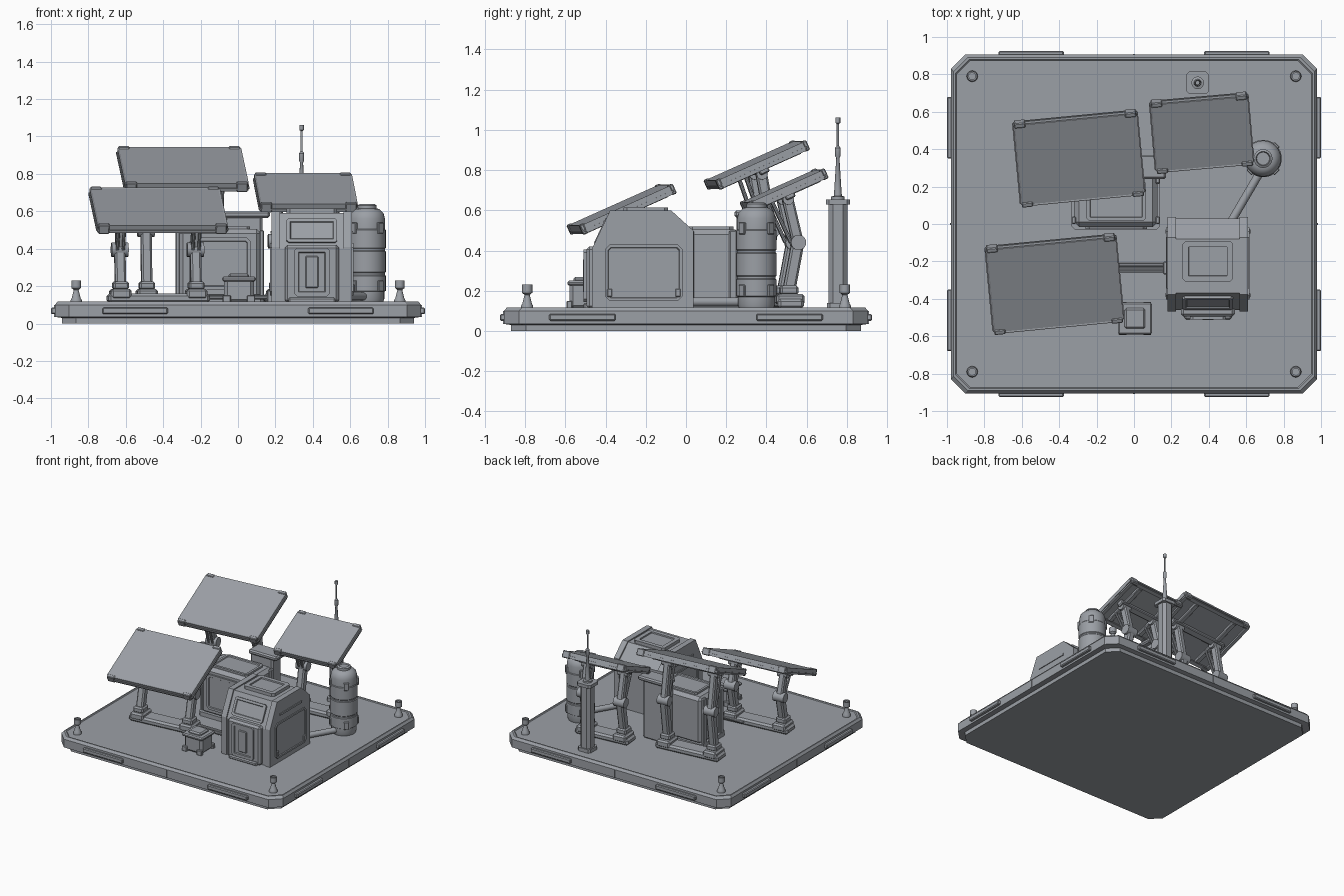
import bpy, bmesh
from math import radians, pi, cos, sin
from mathutils import Matrix, Vector

cube = bpy.data.objects.get("Cube")
if cube:
    bpy.data.objects.remove(cube, do_unlink=True)

grey = bpy.data.materials.new("steel grey")
grey.use_nodes = True
grey.diffuse_color = (0.33, 0.35, 0.38, 1)
grey.node_tree.nodes["Principled BSDF"].inputs["Base Color"].default_value = grey.diffuse_color
T, R = Matrix.Translation, Matrix.Rotation
I = Matrix()


def finish(name, bm, m=I, smooth=False):
    bm.transform(m)
    bmesh.ops.recalc_face_normals(bm, faces=bm.faces)
    me = bpy.data.meshes.new(name)
    bm.to_mesh(me)
    bm.free()
    me.materials.append(grey)
    if smooth:
        me.shade_smooth()
        me.set_sharp_from_angle(angle=radians(35))
    ob = bpy.data.objects.new(name, me)
    bpy.context.collection.objects.link(ob)
    return ob


def box_mesh(size, bevel=0.0, upright=False):
    bm = bmesh.new()
    bmesh.ops.create_cube(bm, size=1)
    bmesh.ops.scale(bm, vec=size, verts=bm.verts)
    edges = [e for e in bm.edges if not upright
             or abs(e.verts[0].co.z - e.verts[1].co.z) > 1e-5]
    if bevel:
        bmesh.ops.bevel(bm, geom=edges, offset=bevel, segments=1, affect='EDGES')
    return bm


def box(name, lo, hi, bevel=0.0, m=I, upright=False):
    lo, hi = Vector(lo), Vector(hi)
    return finish(name, box_mesh(hi - lo, bevel, upright), m @ T((lo + hi) / 2))


def recess(bm, direction, margin, depth):
    """Inset the face that points along z and push it inwards."""
    bm.normal_update()
    face = max(bm.faces, key=lambda f: f.calc_center_median().z * direction)
    bmesh.ops.inset_region(bm, faces=[face], thickness=margin)
    bmesh.ops.inset_region(bm, faces=[face], thickness=0.004, depth=-depth)


def plate(name, m, w, h, t=0.02, margin=0.02, depth=0.006):
    bm = box_mesh((w, h, t), min(w, h) * 0.08, upright=True)
    recess(bm, 1, margin, depth)
    return finish(name, bm, m)


def lathe(name, profile, loc, sides=24):
    bm = bmesh.new()
    rings = [[bm.verts.new((r * cos(2 * pi * i / sides), r * sin(2 * pi * i / sides), z))
              for i in range(sides)] for r, z in profile]
    for a, b in zip(rings, rings[1:]):
        for i in range(sides):
            j = (i + 1) % sides
            bm.faces.new((a[i], a[j], b[j], b[i]))
    bm.faces.new(rings[0])
    bm.faces.new(rings[-1])
    return finish(name, bm, T(loc), smooth=True)


def loft(name, layers, cut):
    """Stack of rectangles with cut corners: (half x, half y, z)."""
    bm = bmesh.new()
    rings = []
    for hx, hy, z in layers:
        pts = [(hx, hy - cut), (hx - cut, hy), (cut - hx, hy), (-hx, hy - cut),
               (-hx, cut - hy), (cut - hx, -hy), (hx - cut, -hy), (hx, cut - hy)]
        rings.append([bm.verts.new((x, y, z)) for x, y in pts])
    for a, b in zip(rings, rings[1:]):
        for i in range(8):
            bm.faces.new((a[i], a[i - 1], b[i - 1], b[i]))
    bm.faces.new(rings[0])
    bm.faces.new(rings[-1])
    return finish(name, bm)


def strut(name, a, b, w, d, m=I, sides=0):
    """Square bar, or round rod when sides are given, from a to b."""
    a, b = Vector(a), Vector(b)
    v = b - a
    if sides:
        bm = bmesh.new()
        bmesh.ops.create_cone(bm, cap_ends=True, segments=sides, radius1=w, radius2=w, depth=v.length)
        turn = v.to_track_quat('Z', 'Y').to_matrix().to_4x4()
    else:
        bm = box_mesh((w, d, v.length), min(w, d) * 0.18, upright=True)
        turn = Vector((0, 0, 1)).rotation_difference(v).to_matrix().to_4x4()
    return finish(name, bm, m @ T((a + b) / 2) @ turn, smooth=bool(sides))


# Base platform
loft("base_platform", [(.94, .87, 0), (.94, .87, .03), (.978, .905, .035), (.978, .905, .10),
                       (.965, .89, .118), (.955, .88, .118), (.95, .875, .112)], .075)
for sx in (-1, 1):
    for sy in (-1, 1):
        box("end_bumper", (sx * .985 - .015, sy * .515 - .165, .05), (sx * .985 + .015, sy * .515 + .165, .085), .006)
        box("long_bumper", (sx * .55 - .175, sy * .91 - .015, .05), (sx * .55 + .175, sy * .91 + .015, .085), .006)
        lathe("corner_post", [(.03, .11), (.03, .125), (.024, .135), (.013, .18), (.026, .19),
                              (.026, .23), (.018, .23), (.018, .22)], (sx * .865, sy * .79, 0), 16)
for s in (-1, 1):
    box("long_seam", (-.006, s * .906 - .004, .035), (.006, s * .906 + .004, .1))
    box("end_seam", (s * .979 - .004, -.006, .035), (s * .979 + .004, .006, .1))

# Main cabin: side profile extruded across x
profile = [(-.46, .11), (-.46, .40), (-.37, .59), (-.08, .59), (.03, .49), (.03, .11)]
for name, x0, x1, grow in (("cabin_body", .195, .595, 0), ("cabin_left_rim", .565, .61, .008),
                           ("cabin_right_rim", .18, .225, .008)):
    bm = bmesh.new()
    a, b = [[bm.verts.new((x, y + (grow if y > -.2 else -grow), z + (grow if z > .2 else 0)))
             for y, z in profile] for x in (x0, x1)]
    for i in range(len(profile)):
        bm.faces.new((a[i], a[i - 1], b[i - 1], b[i]))
    bm.faces.new(a)
    bm.faces.new(b)
    finish(name, bm)
FRONT = R(radians(90), 4, 'X')
box("door_frame", (.25, -.495, .11), (.54, -.44, .42), .015)
plate("door", T((.395, -.50, .275)) @ FRONT, .19, .26, .02, .025, .008)
box("door_panel", (.36, -.512, .19), (.43, -.49, .36), .005)
box("door_step", (.27, -.51, .11), (.52, -.44, .14), .008)
plate("sloped_window", T((.395, -.42, .495)) @ R(radians(65), 4, 'X'), .27, .14)
plate("roof_hatch", T((.395, -.20, .60)), .27, .22, .03, .035, .01)
for s in (-1, 1):
    turn = R(s * pi / 2, 4, 'Y')
    x = .395 + s * .213
    plate("cabin_side_panel", T((x, -.21, .29)) @ turn, .28, .385, .02, .015)
    box("cabin_side_vent", (x - .008, -.345, .48), (x + .008, -.07, .495))
    for y in (-.38, -.04):
        box("cabin_side_hinge", (x - .014, y - .012, .17), (x + .014, y + .012, .21), .003)

# Equipment block and the taller cabinet behind it
box("equipment_plinth", (-.335, -.03, .11), (.14, .28, .145), .02, upright=True)
box("equipment_block", (-.32, -.015, .13), (.125, .27, .505), .025)
plate("equipment_lid", T((-.095, .125, .507)), .32, .22, .025, .02, .008)
plate("equipment_front", T((-.095, -.018, .32)) @ FRONT, .33, .28)
for s in (-1, 1):
    for y in (.02, .235):
        box("equipment_side_rail", (-.0975 + s * .225 - .012, y - .02, .13), (-.0975 + s * .225 + .012, y + .02, .5), .006)
box("rear_cabinet", (-.07, .25, .11), (.13, .36, .58), .012)
box("rear_cabinet_lid", (-.08, .24, .565), (.17, .37, .60), .01)

# Supply crate
box("crate_body", (-.075, -.58, .11), (.085, -.43, .25), .018)
box("crate_lid", (-.085, -.59, .225), (.095, -.42, .25), .008)
box("crate_top", (-.05, -.56, .24), (.06, -.45, .268), .01)
for s in (-1, 1):
    for x in (-.06, .07):
        box("crate_corner", (x - .022, -.505 + s * .075 - .014, .11), (x + .022, -.505 + s * .075 + .014, .15), .004)

# Storage tank with bands and a cap
tank = [(.085, .11), (.092, .13), (.092, .17), (.1, .175), (.1, .255), (.096, .26), (.096, .27),
        (.1, .275), (.1, .385), (.096, .39), (.096, .40), (.1, .405), (.1, .50), (.096, .505),
        (.096, .56), (.088, .59), (.065, .612), (.05, .615), (.05, .632), (.038, .64), (.034, .63)]
lathe("storage_tank", tank, (.69, .35, 0), 32)
for i in range(4):
    m = T((.69, .35, 0)) @ R(pi / 4 + i * pi / 2, 4, 'Z')
    for z in (.17, .48):
        box("tank_clamp", (.085, -.02, z), (.107, .02, z + .06), .004, m)

# Ground pipes
strut("tank_pipe", (.50, -.02, .145), (.67, .27, .145), .022, 0, sides=12)
for dy in (-.014, .014):
    strut("supply_pipe", (-.35, -.235 + dy, .14), (.19, -.235 + dy, .14), .012, 0, sides=10)
box("pipe_socket", (.155, -.27, .11), (.19, -.2, .18), .006)

# Mast and antenna
box("mast_foot", (.285, .70, .11), (.395, .81, .14), .015, upright=True)
box("mast_column", (.295, .708, .12), (.385, .802, .635), .022, upright=True)
box("mast_cap", (.28, .695, .63), (.40, .815, .655), .015, upright=True)
lathe("antenna", [(.034, .65), (.034, .668), (.02, .672), (.018, .70), (.008, .86), (.014, .87), (.014, .91),
                  (.006, .92), (.006, 1.03), (.012, 1.035), (.012, 1.062)], (.34, .755, 0), 12)


# Tilting panels on jointed legs
def panel_unit(x, y, z, w, depth, turn):
    place = T((x, y, 0)) @ R(radians(turn), 4, 'Z')
    tilt = T((x, y, z)) @ R(radians(turn), 4, 'Z') @ R(radians(24), 4, 'X')
    d = depth / cos(radians(24))
    bm = box_mesh((w, d, .046), .015, upright=True)
    recess(bm, -1, .03, .022)
    recess(bm, 1, .006, .002)
    finish("panel_frame", bm, tilt)
    box("panel_edge_band", (-w / 2 - .005, -d / 2 - .005, -.012), (w / 2 + .005, d / 2 + .005, -.004), .014, tilt, True)
    for s in (-1, 1):
        box("panel_rib", (s * w * .29 - .02, -d / 2 + .03, -.03), (s * w * .29 + .02, d / 2 - .03, 0), .005, tilt)
        for t in (-1, 1):
            cx, cy = s * (w / 2 - .035), t * (d / 2 - .008)
            box("panel_clip", (cx - .03, cy - .014, -.026), (cx + .03, cy + .014, .027), .005, tilt)
    box("panel_cross_beam", (-w * .4, -.025, -.045), (w * .4, .025, -.01), .006, tilt)
    # Ground rail and two legs bent backwards at the knee
    leg = w * .29
    box("leg_rail", (-leg - .07, -.05, .11), (leg + .07, .08, .16), .014, place)
    knee = .2 + (z - .2) * .48
    for s in (-1, 1):
        lx = s * leg
        box("leg_pad", (lx - .055, -.055, .13), (lx + .055, .085, .185), .012, place)
        box("leg_foot", (lx - .042, -.035, .18), (lx + .042, .055, .225), .01, place)
        strut("lower_leg", (lx, .01, .2), (lx, .055, knee), .058, .062, place)
        strut("upper_leg", (lx, .055, knee), (lx, .005, z - .05), .05, .056, place)
        strut("knee_joint", (lx - .045, .055, knee), (lx + .045, .055, knee), .038, 0, place, 16)
        strut("top_hinge", (lx - .04, .005, z - .045), (lx + .04, .005, z - .045), .028, 0, place, 12)
        for o in (-.016, .016):
            strut("leg_piston", (lx + o, .02, knee), (lx + o, -.075, z - .055), .009, 0, place, 8)


panel_unit(-.425, -.32, .605, .70, .455, 5.5)
panel_unit(-.295, .352, .825, .665, .44, 5.5)
panel_unit(.362, .488, .70, .525, .37, 5)
